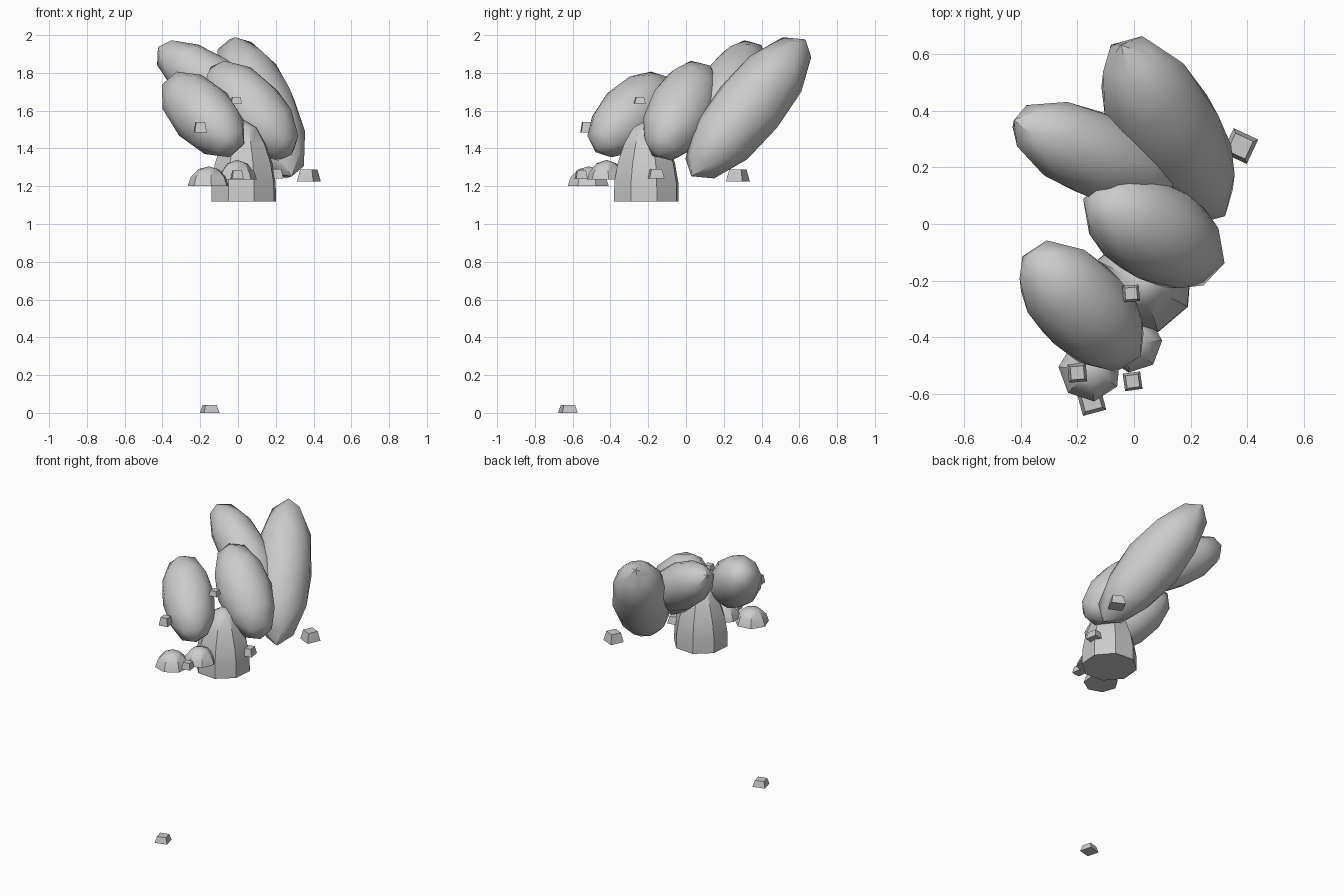
import bpy, bmesh, math
from mathutils import Matrix, Vector

cube = bpy.data.objects.get("Cube")
if cube:
    bpy.data.objects.remove(cube, do_unlink=True)

grey = bpy.data.materials.new("plain grey")
grey.use_nodes = True
grey.diffuse_color = (0.6, 0.6, 0.6, 1)
grey.node_tree.nodes["Principled BSDF"].inputs["Base Color"].default_value = (0.6, 0.6, 0.6, 1)


def finish(name, bm, matrix, angle=35):
    """Turn a bmesh into a placed, shaded object."""
    bmesh.ops.recalc_face_normals(bm, faces=bm.faces)
    mesh = bpy.data.meshes.new(name)
    bm.to_mesh(mesh)
    bm.free()
    mesh.materials.append(grey)
    mesh.transform(matrix)
    obj = bpy.data.objects.new(name, mesh)
    bpy.context.collection.objects.link(obj)
    bpy.ops.object.select_all(action="DESELECT")
    obj.select_set(True)
    bpy.context.view_layer.objects.active = obj
    bpy.ops.object.shade_smooth_by_angle(angle=math.radians(angle))
    return obj


def leaf(name, centre, direction, length, radius):
    """Low-poly ball stretched along a direction."""
    bm = bmesh.new()
    bmesh.ops.create_icosphere(bm, subdivisions=2, radius=1)
    turn = Vector(direction).to_track_quat("Z", "Y").to_matrix().to_4x4()
    size = Matrix.Diagonal((radius, radius, length, 1))
    finish(name, bm, Matrix.Translation(centre) @ turn @ size, 40)


def lathe(name, centre, profile, sides, spin=0):
    """Closed turned shape from (radius, height) pairs; last pair is the tip."""
    bm = bmesh.new()
    rings = []
    for r, z in profile[:-1]:
        rings.append([bm.verts.new((r * math.cos(a), r * math.sin(a), z))
                      for a in (math.tau * i / sides for i in range(sides))])
    tip = bm.verts.new((0, 0, profile[-1][1]))
    bm.faces.new(rings[0])
    for i in range(sides):
        j = (i + 1) % sides
        for low, high in zip(rings, rings[1:]):
            bm.faces.new((low[i], low[j], high[j], high[i]))
        bm.faces.new((rings[-1][i], rings[-1][j], tip))
    finish(name, bm, Matrix.Translation(centre) @ Matrix.Rotation(math.radians(spin), 4, "Z"))


def block(name, centre, width, height, spin):
    """Small block narrowing to its top."""
    bm = bmesh.new()
    bmesh.ops.create_cube(bm, size=1)
    for v in bm.verts:
        s = width * (0.72 if v.co.z > 0 else 1)
        v.co = (v.co.x * s, v.co.y * s, v.co.z * height)
    finish(name, bm, Matrix.Translation(centre) @ Matrix.Rotation(math.radians(spin), 4, "Z"))


# Four plump leaves leaning outwards
leaf("tall_back_leaf", (0.12, 0.33, 1.615), (-0.33, 0.6, 0.72), 0.5, 0.19)
leaf("right_back_leaf", (-0.135, 0.245, 1.74), (-0.78, 0.33, 0.53), 0.37, 0.155)
leaf("middle_leaf", (0.07, -0.025, 1.6), (-0.63, 0.37, 0.69), 0.34, 0.18)
leaf("front_leaf", (-0.185, -0.29, 1.58), (-0.57, 0.59, 0.58), 0.32, 0.17)

# Stump
lathe("stump", (0.03, -0.21, 1.12),
      [(0.18, 0), (0.178, 0.1), (0.16, 0.2), (0.125, 0.3), (0.075, 0.39), (0, 0.43)], 8, 18)

# Mushroom caps on the front of the stump
lathe("lower_cap", (-0.155, -0.515, 1.2), [(0.112, 0), (0.095, 0.05), (0.055, 0.09), (0, 0.105)], 7, 20)
lathe("upper_cap", (-0.005, -0.42, 1.235), [(0.105, 0), (0.095, 0.035), (0.055, 0.085), (0, 0.105)], 7, 5)

# Loose blocks
blocks = [
    ("outer_block", (0.375, 0.275, 1.257), 0.095, 0.065, 65),
    ("ground_block", (-0.15, -0.625, 0.021), 0.085, 0.042, 15),
    ("front_leaf_block", (-0.2, -0.525, 1.512), 0.065, 0.055, 5),
    ("middle_block", (-0.01, -0.245, 1.655), 0.058, 0.035, 5),
    ("cap_block", (-0.005, -0.555, 1.262), 0.062, 0.045, 8),
    ("stump_block", (0.195, -0.16, 1.265), 0.08, 0.05, 10),
]
for args in blocks:
    block(*args)
